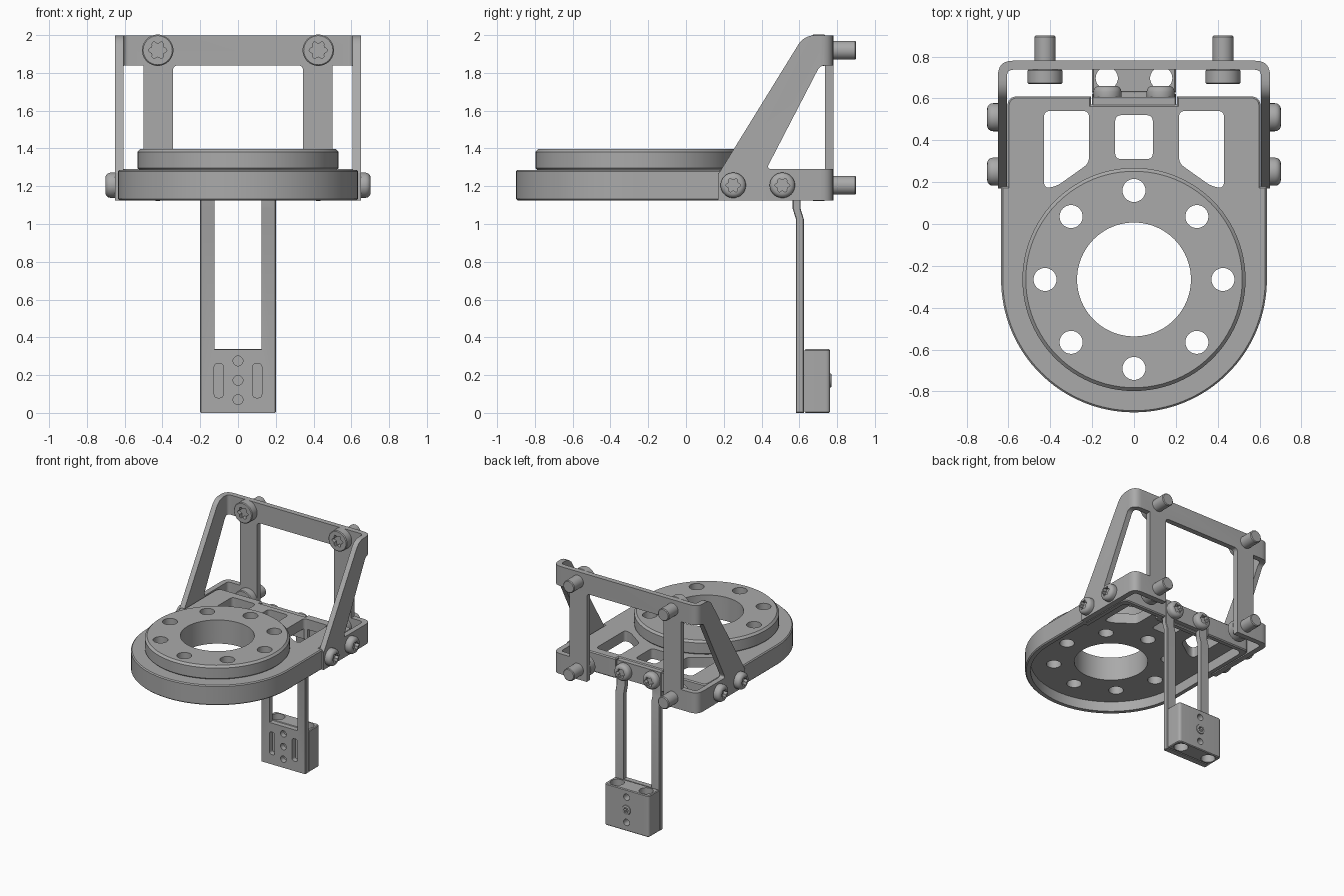
import bpy, bmesh
from math import sin, cos, pi, radians
from mathutils import Vector, Matrix

cube = bpy.data.objects.get("Cube")
if cube:
    bpy.data.objects.remove(cube, do_unlink=True)

metal = bpy.data.materials.new("grey_metal")
metal.use_nodes = True
GREY = (0.4, 0.4, 0.4, 1)
metal.diffuse_color = GREY
metal.node_tree.nodes["Principled BSDF"].inputs["Base Color"].default_value = GREY

# Extrusion axes: a 2D outline lies in the plane across each axis
AXES = {
    "X": lambda u, v, w: (w, u, v),
    "Y": lambda u, v, w: (u, w, v),
    "Z": lambda u, v, w: (u, v, w),
}


def circle(u, v, r, n=48):
    return [(u + r * cos(2 * pi * i / n), v + r * sin(2 * pi * i / n)) for i in range(n)]


def star(u, v, r):
    loop = []
    for i in range(36):
        a = 2 * pi * i / 36
        k = r * (1 + 0.18 * cos(6 * a))
        loop.append((u + k * cos(a), v + k * sin(a)))
    return loop


def rounded(points, default=0.0, steps=6):
    """Round polygon corners; a third value in a point overrides the default."""
    loop = []
    for i, p in enumerate(points):
        c = Vector(p[:2])
        d = p[2] if len(p) > 2 else default
        if d == 0:
            loop.append(tuple(c))
            continue
        a = c + (Vector(points[i - 1][:2]) - c).normalized() * d
        b = c + (Vector(points[(i + 1) % len(points)][:2]) - c).normalized() * d
        for s in range(steps + 1):
            t = s / steps
            loop.append(tuple(a * (1 - t) ** 2 + c * 2 * t * (1 - t) + b * t * t))
    return loop


def rect(u0, u1, v0, v1, r=0.0):
    return rounded([(u0, v0), (u1, v0), (u1, v1), (u0, v1)], r)


def flip(loop):
    return [(-u, v) for u, v in reversed(loop)]


def both(loop):
    return [loop, flip(loop)]


def finish(obj):
    me = obj.data
    me.polygons.foreach_set("use_smooth", [True] * len(me.polygons))
    me.set_sharp_from_angle(angle=radians(32))
    me.materials.clear()
    me.materials.append(metal)


def prism(name, loops, lo, hi, axis, bevel=0.0, segments=1):
    bm = bmesh.new()
    caps = []
    for loop in loops:
        low = [bm.verts.new(AXES[axis](u, v, lo)) for u, v in loop]
        top = [bm.verts.new(AXES[axis](u, v, hi)) for u, v in loop]
        caps += [bm.faces.new(low[::-1]), bm.faces.new(top)]
        for i in range(len(loop)):
            bm.faces.new((low[i - 1], low[i], top[i], top[i - 1]))
    bmesh.ops.recalc_face_normals(bm, faces=bm.faces)
    if bevel:
        edges = list({e for f in caps for e in f.edges})
        bmesh.ops.bevel(bm, geom=edges, offset=bevel, segments=segments,
                        profile=0.5, affect='EDGES', clamp_overlap=True)
    me = bpy.data.meshes.new(name)
    bm.to_mesh(me)
    bm.free()
    obj = bpy.data.objects.new(name, me)
    bpy.context.collection.objects.link(obj)
    finish(obj)
    return obj


def cut(obj, loops, lo, hi, axis):
    """Subtract prisms from an object and discard the cutter."""
    cutter = prism("cutter", loops, lo, hi, axis)
    cutter.hide_render = True
    mod = obj.modifiers.new("cut", 'BOOLEAN')
    mod.operation, mod.solver, mod.object = 'DIFFERENCE', 'EXACT', cutter
    deps = bpy.context.evaluated_depsgraph_get()
    me = bpy.data.meshes.new_from_object(obj.evaluated_get(deps))
    obj.modifiers.clear()
    obj.data = me
    bpy.data.objects.remove(cutter, do_unlink=True)
    finish(obj)


def screw(name, u, v, r, root, tip, axis, bevel, segments=1):
    """Screw head from root to tip with a six-lobed socket in the tip."""
    out = 1 if tip > root else -1
    head = prism(name, [circle(u, v, r)], min(root, tip), max(root, tip), axis, bevel, segments)
    a, b = sorted((tip - out * 0.03, tip + out * 0.02))
    cut(head, [star(u, v, r * 0.5)], a, b, axis)


# Base plate: D-shaped tray, hollow underneath
CY = -0.265


def base_outline(d):
    r = 0.635 - d
    arc = [(r * cos(a), CY + r * sin(a)) for a in (pi + pi * i / 64 for i in range(65))]
    side = [(r, 0.18 - d), (0.605 - d, 0.18 - d), (0.605 - d, 0.61 - d, 0.05),
            (0.205 + d, 0.61 - d), (0.205 + d, 0.57 - d)]
    return rounded(arc + side + [(-p[0], *p[1:]) for p in reversed(side)])


bolt_holes = [circle(0.425 * cos(i * pi / 4), CY + 0.425 * sin(i * pi / 4), 0.055, 32)
              for i in range(8)]
round_holes = bolt_holes + [circle(0, CY, 0.272, 80)]
side_window = rounded([(0.43, 0.17), (0.43, 0.54), (0.215, 0.54), (0.215, 0.29), (0.37, 0.18)], 0.03)

base = prism("base_plate", [base_outline(0)], 1.125, 1.287, "Z", 0.008)
cut(base, [base_outline(0.04)], 1.0, 1.205, "Z")
cut(base, round_holes, 1.0, 1.5, "Z")
cut(base, both(side_window) + [rect(-0.09, 0.09, 0.31, 0.52, 0.03)], 1.0, 1.5, "Z")

# Raised ring on the base
ring = prism("mounting_ring", [circle(0, CY, 0.533, 96)], 1.28, 1.397, "Z", 0.016)
cut(ring, round_holes, 1.0, 1.5, "Z")

# Bent upright bracket: U-shaped wall trimmed from the side and the front
outer = [(-0.65, 0.17), (-0.65, 0.78, 0.07), (0.65, 0.78, 0.07), (0.65, 0.17)]
inner = [(0.607, 0.17), (0.607, 0.737, 0.03), (-0.607, 0.737, 0.03), (-0.607, 0.17)]
bracket = prism("upright_bracket", [rounded(outer + inner)], 1.125, 2.0, "Z")
cut(bracket, [rounded([(0, 1.27), (0.175, 1.27), (0.625, 1.999, 0.06), (1, 1.999), (1, 2.2), (0, 2.2)])],
    -1, 1, "X")
opening = [rounded([(0.425, 1.29, 0.03), (1, 1.29), (1, 1.84), (0.71, 1.84, 0.03)])]
cut(bracket, opening, 0.5, 1, "X")
cut(bracket, opening, -1, -0.5, "X")
cut(bracket, [rounded([(-0.345, 1), (0.345, 1), (0.345, 1.84, 0.03), (-0.345, 1.84, 0.03)])],
    0.6, 1, "Y")

# Bracket bolts pointing backwards, and side screws
for side, s in (("left", 1), ("right", -1)):
    for level, z in (("upper", 1.92), ("lower", 1.205)):
        screw(f"{side}_{level}_bolt_head", 0.425 * s, z, 0.083, 0.739, 0.668, "Y", 0.006)
        prism(f"{side}_{level}_bolt_shank", [circle(0.425 * s, z, 0.05)], 0.73, 0.9, "Y", 0.006)
    for place, y in (("front", 0.25), ("rear", 0.51)):
        screw(f"{side}_{place}_side_screw", y, 1.205, 0.067, 0.62 * s, 0.702 * s, "X", 0.028, 4)
    screw(f"{side}_hanger_screw", 0.127 * s, 1.205, 0.067, 0.58, 0.66, "Y", 0.028, 4)

# Hanger strip: bent sheet with a long slot that leaves two legs
front_edge = [(0.565, 1.28), (0.565, 1.08), (0.582, 1.025), (0.582, 0.0)]
back_edge = [(u + 0.042, v) for u, v in reversed(front_edge)]
hanger = prism("hanger_strip", [front_edge + back_edge], -0.2, 0.2, "X", 0.004)
cut(hanger, [rect(-0.125, 0.125, 0.335, 1.14)], 0.4, 0.8, "Y")
pin_holes = [circle(0, z, 0.026, 24) for z in (0.07, 0.172, 0.275)]
cut(hanger, both(rect(0.078, 0.126, 0.08, 0.262, 0.02)) + pin_holes, 0.4, 0.8, "Y")

# End block with two vertical bores and rear pin holes
block_outline = rounded([(-0.2, 0.628), (0.2, 0.628), (0.2, 0.763, 0.025), (-0.2, 0.763, 0.025)])
block = prism("end_block", [block_outline], 0.0, 0.337, "Z", 0.006)
cut(block, both(circle(0.13, 0.697, 0.053)), -0.1, 0.5, "Z")
cut(block, pin_holes, 0.7, 0.9, "Y")
screw("block_screw", 0, 0.172, 0.038, 0.72, 0.771, "Y", 0.008, 2)
